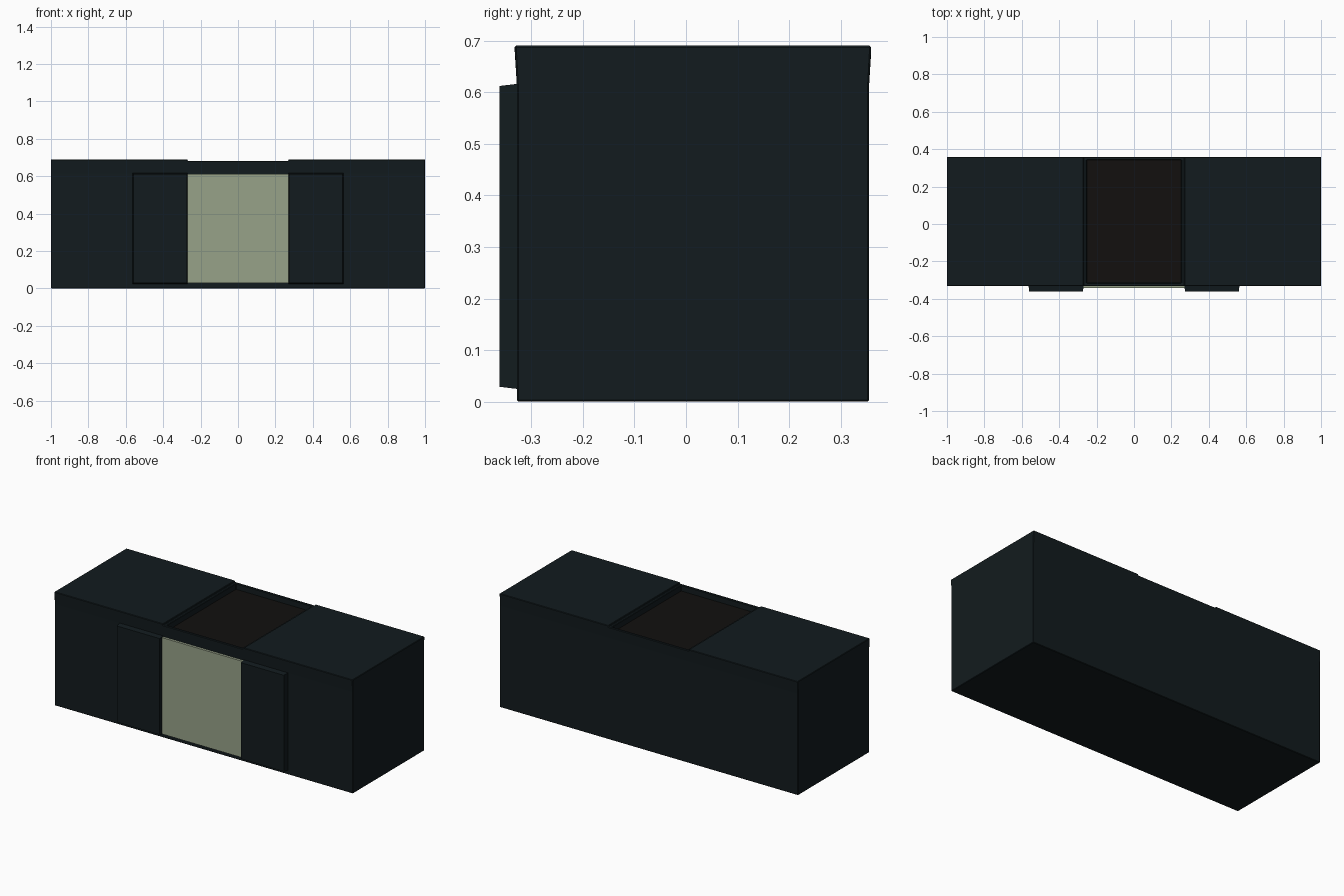
import bpy, bmesh

if "Cube" in bpy.data.objects:
    bpy.data.objects.remove(bpy.data.objects["Cube"])


def material(name, rgb):
    m = bpy.data.materials.new(name)
    m.diffuse_color = (*rgb, 1)
    m.use_nodes = True
    m.node_tree.nodes["Principled BSDF"].inputs["Base Color"].default_value = m.diffuse_color
    return m


DARK = material("dark_shell", (0.006, 0.011, 0.013))
BROWN = material("dark_brown", (0.006, 0.005, 0.0045))
PALE = material("pale_green", (0.31, 0.36, 0.25))


def finish(bm, name, mat, bevel=0.0):
    bmesh.ops.recalc_face_normals(bm, faces=bm.faces)
    me = bpy.data.meshes.new(name)
    bm.to_mesh(me)
    bm.free()
    ob = bpy.data.objects.new(name, me)
    bpy.context.collection.objects.link(ob)
    me.materials.append(mat)
    if bevel:
        mod = ob.modifiers.new("bevel", "BEVEL")
        mod.width = bevel
        mod.segments = 1
    return ob


def box(name, lo, hi, mat, taper=0.0):
    """Box whose front (-y) face is drawn in by taper."""
    bm = bmesh.new()
    bmesh.ops.create_cube(bm, size=1)
    for v in bm.verts:
        front = v.co.y < 0
        for i in range(3):
            c = (lo[i] + hi[i]) / 2
            s = hi[i] - lo[i] - (2 * taper if front and i != 1 else 0)
            v.co[i] = c + v.co[i] * s
    return finish(bm, name, mat)


# Main body: front profile with a slightly lowered centre, extruded to the back
Y0, Y1, TOP, MID, W = -0.328, 0.355, 0.69, 0.682, 0.27
profile = [(-1, 0), (1, 0), (1, TOP), (W, TOP), (W, MID), (-W, MID), (-W, TOP), (-1, TOP)]
bm = bmesh.new()
face = bm.faces.new([bm.verts.new((x, Y0, z)) for x, z in profile])
ext = bmesh.ops.extrude_face_region(bm, geom=[face])["geom"]
bmesh.ops.translate(bm, vec=(0, Y1 - Y0, 0),
                    verts=[g for g in ext if isinstance(g, bmesh.types.BMVert)])
bmesh.ops.recalc_face_normals(bm, faces=bm.faces)

# Slight outward flare of the upper edge
bmesh.ops.bisect_plane(bm, geom=bm.verts[:] + bm.edges[:] + bm.faces[:],
                       plane_co=(0, 0, 0.615), plane_no=(0, 0, 1))
for v in bm.verts:
    if v.co.z > 0.65:
        v.co.y += 0.004 if v.co.y > 0 else -0.004

# Sunken well in the centre of the top
bm.normal_update()
centre = [f for f in bm.faces
          if f.normal.z > 0.9 and abs(f.calc_center_median().x) < 0.1]
bmesh.ops.inset_region(bm, faces=centre, thickness=0.016, use_even_offset=True)
bottom = bmesh.ops.extrude_face_region(bm, geom=centre)["geom"]
bmesh.ops.delete(bm, geom=centre, context='FACES_ONLY')
bmesh.ops.translate(bm, vec=(0, 0, -0.04),
                    verts=[g for g in bottom if isinstance(g, bmesh.types.BMVert)])
finish(bm, "cabinet_body", DARK, bevel=0.003)

# Brown floor of the top well
box("well_floor", (-0.252, -0.314, 0.635), (0.252, 0.341, 0.648), BROWN)

# Pale centre panel on the front
box("front_panel", (-W, -0.343, 0.028), (W, -0.32, 0.612), PALE)

# Raised doors either side of the panel
for side, x0, x1 in (("left", -0.565, -0.268), ("right", 0.268, 0.565)):
    box(side + "_door", (x0, -0.361, 0.024), (x1, -0.32, 0.617), DARK, taper=0.005)
